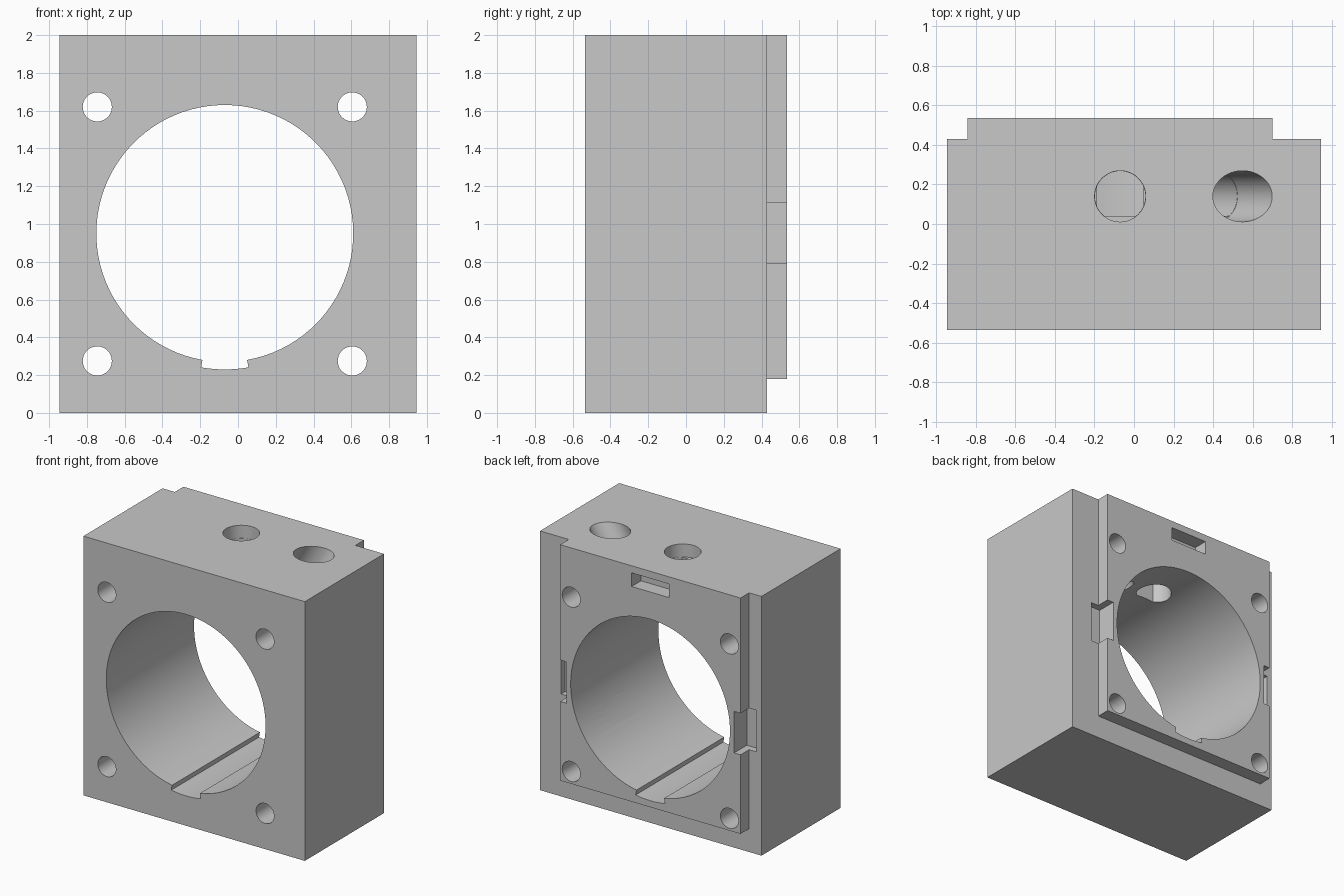
import bpy, bmesh
from math import sin, cos, pi, radians
from mathutils import Matrix

cube = bpy.data.objects.get("Cube")
if cube:
    bpy.data.objects.remove(cube, do_unlink=True)

CX, CZ = -0.07, 0.95          # bore axis
BACK, STEP = 0.535, 0.43      # rear face and rebate depth

grey = bpy.data.materials.new("light grey")
grey.use_nodes = True
COLOUR = (0.58, 0.58, 0.58, 1)
grey.diffuse_color = COLOUR
grey.node_tree.nodes["Principled BSDF"].inputs["Base Color"].default_value = COLOUR


def prism(name, points, low, high, matrix):
    """Extrude a flat outline along local z, then place it."""
    bm = bmesh.new()
    face = bm.faces.new([bm.verts.new((x, y, low)) for x, y in points])
    top = bmesh.ops.extrude_face_region(bm, geom=[face])["geom"]
    verts = [v for v in top if isinstance(v, bmesh.types.BMVert)]
    bmesh.ops.translate(bm, verts=verts, vec=(0, 0, high - low))
    bm.transform(matrix)
    bmesh.ops.recalc_face_normals(bm, faces=bm.faces)
    mesh = bpy.data.meshes.new(name)
    bm.to_mesh(mesh)
    bm.free()
    mesh.materials.append(grey)
    obj = bpy.data.objects.new(name, mesh)
    bpy.context.collection.objects.link(obj)
    return obj


def box(name, x0, x1, y0, y1, z0, z1):
    return prism(name, [(x0, y0), (x1, y0), (x1, y1), (x0, y1)], z0, z1, Matrix())


def arc(r, start, end, n):
    angles = [start + (end - start) * i / n for i in range(n + 1)]
    return [(r * cos(a), r * sin(a)) for a in angles]


def circle(r, n):
    return arc(r, 0, 2 * pi, n)[:-1]


def along_y(x, z):
    """Local z runs left out to the back, local x right and local y down."""
    return Matrix.Translation((x, 0, z)) @ Matrix.Rotation(-pi / 2, 4, 'X')


block = box("housing", -0.945, 0.945, -BACK, BACK, 0, 2)
cutters = []

# Rebate around the raised rear plate
for x0, x1, z0, z1 in ((-1.2, -0.84, -1, 3), (0.70, 1.2, -1, 3), (-1.1, 1.1, -0.9, 0.18)):
    cutters.append(box("rebate_cutter", x0, x1, STEP, 0.7, z0, z1))

# Main bore with its keyway at the bottom, whose walls are radial
KEY = radians(10)
outline = arc(0.68, pi / 2 + KEY, 5 * pi / 2 - KEY, 88) + arc(0.72, pi / 2 - KEY, pi / 2 + KEY, 8)
cutters.append(prism("bore_cutter", outline, -1, 1, along_y(CX, CZ)))

# Four bolt holes
for x in (-0.675, 0.675):
    for z in (-0.675, 0.67):
        cutters.append(prism("bolt_cutter", circle(0.077, 40), -1, 1, along_y(CX + x, CZ + z)))

# Radial ports, each with a flat on its front side near the bore
FLAT = radians(52)
neck = arc(0.1275, -pi / 2 + radians(38), 3 * pi / 2 - radians(38), 40)
for angle in (0, 30.5, 120.5, 210.5):
    place = Matrix.Translation((CX, 0.14, CZ)) @ Matrix.Rotation(radians(angle), 4, 'Y')
    cutters.append(prism("port_cutter", circle(0.129, 48), 0.95, 1.6, place))
    cutters.append(prism("port_neck_cutter", neck, 0.5, 0.97, place))

# Latch pockets in the rear plate
cutters.append(box("top_pocket", CX - 0.16, CX + 0.16, 0.42, 0.7, 1.84, 1.945))
for x0, x1 in ((0.645, 0.765), (-0.905, -0.785)):
    cutters.append(box("side_pocket", x0, x1, 0.38, 0.7, 0.79, 1.11))

for cutter in cutters:
    cutter.hide_render = True
    mod = block.modifiers.new(cutter.name, 'BOOLEAN')
    mod.operation = 'DIFFERENCE'
    mod.solver = 'EXACT'
    mod.object = cutter

# Bake the cuts and drop the cutters
graph = bpy.context.evaluated_depsgraph_get()
result = bpy.data.meshes.new_from_object(block.evaluated_get(graph))
block.modifiers.clear()
block.data = result
for cutter in cutters:
    bpy.data.objects.remove(cutter, do_unlink=True)

bpy.ops.object.select_all(action='DESELECT')
block.select_set(True)
bpy.context.view_layer.objects.active = block
bpy.ops.object.shade_smooth_by_angle(angle=radians(30))
